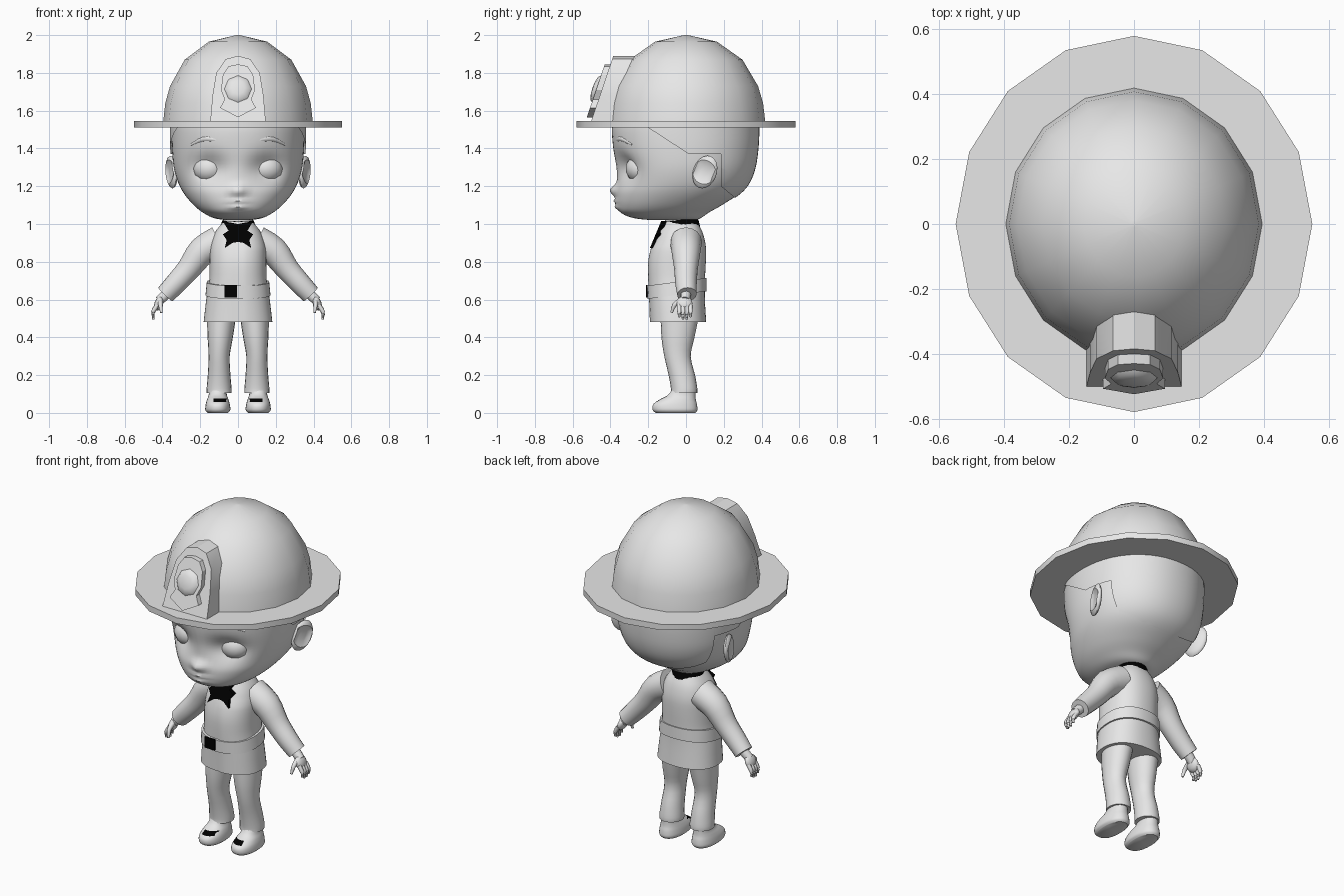
import bpy, bmesh
from math import sin, cos, pi, exp, radians
from mathutils import Vector, Matrix, Euler

cube = bpy.data.objects.get("Cube")
if cube:
    bpy.data.objects.remove(cube, do_unlink=True)


def material(name, value):
    m = bpy.data.materials.new(name)
    m.use_nodes = True
    col = (value, value, value, 1)
    m.diffuse_color = col
    m.node_tree.nodes["Principled BSDF"].inputs["Base Color"].default_value = col
    return m


GREY = material("light_grey", 0.8)
BLACK = material("black", 0.0)


def finish(name, bm, mat, angle=45):
    bmesh.ops.recalc_face_normals(bm, faces=bm.faces)
    me = bpy.data.meshes.new(name)
    bm.to_mesh(me)
    bm.free()
    me.materials.append(mat)
    if angle:
        me.shade_smooth()
        me.set_sharp_from_angle(angle=radians(angle))
    ob = bpy.data.objects.new(name, me)
    bpy.context.collection.objects.link(ob)
    return ob


def smooth_path(pts, steps):
    """Catmull-Rom interpolation of tuples of any length."""
    out = []
    for i in range(len(pts) - 1):
        quad = zip(pts[max(i - 1, 0)], pts[i], pts[i + 1], pts[min(i + 2, len(pts) - 1)])
        quad = list(quad)
        for s in range(steps):
            t = s / steps
            out.append(tuple(b + t * (c - a) / 2 + t * t * (a - 2.5 * b + 2 * c - d / 2)
                             + t ** 3 * (1.5 * (b - c) + (d - a) / 2) for a, b, c, d in quad))
    return out + [pts[-1]]


def skin(rings):
    """Bridge closed rings of points and cap both ends."""
    bm = bmesh.new()
    rows = [[bm.verts.new(p) for p in r] for r in rings]
    n = len(rows[0])
    for a, b in zip(rows, rows[1:]):
        for i in range(n):
            bm.faces.new((a[i], a[(i + 1) % n], b[(i + 1) % n], b[i]))
    bm.faces.new(rows[0])
    bm.faces.new(rows[-1])
    return bm


def loft(rings, n=24, steps=3, power=2.0, cx=0.0, grow=0.0):
    """Stacked ovals from (height, half width, front y, back y)."""
    rows = []
    for z, w, f, b in smooth_path(rings, steps):
        w, f, b = w + grow, f - grow, b + grow
        row = []
        for i in range(n):
            c, s = cos(2 * pi * i / n), sin(2 * pi * i / n)
            k = (abs(c) ** power + abs(s) ** power) ** (-1 / power)
            row.append((cx + w * c * k, (f + b) / 2 + (b - f) / 2 * s * k, z))
        rows.append(row)
    return skin(rows)


def tube(name, pts, n=10, steps=3, mat=GREY):
    """Round limb through (x, y, z, radius) points."""
    path = smooth_path(pts, steps)
    rows = []
    for i, p in enumerate(path):
        a, b = path[max(i - 1, 0)], path[min(i + 1, len(path) - 1)]
        q = (Vector(b[:3]) - Vector(a[:3])).to_track_quat("Z", "Y")
        rows.append([Vector(p[:3]) + q @ Vector((p[3] * cos(2 * pi * k / n), p[3] * sin(2 * pi * k / n), 0))
                     for k in range(n)])
    return finish(name, skin(rows), mat, 50)


def ball(name, loc, size, rot=(0, 0, 0), seg=16, rings=10, shape=None):
    bm = bmesh.new()
    bmesh.ops.create_uvsphere(bm, u_segments=seg, v_segments=rings, radius=1)
    bmesh.ops.rotate(bm, verts=bm.verts, matrix=Matrix.Rotation(pi / 2, 3, "X"))
    if shape:
        for v in bm.verts:
            shape(v.co)
    bm.transform(Matrix.LocRotScale(Vector(loc), Euler(rot), Vector(size)))
    return finish(name, bm, GREY)


def prism(name, half, front, back, mat=GREY):
    """Mirror a half outline of (x, z) and extrude it between two sloping fronts."""
    outline = half + [(-x, z) for x, z in reversed(half) if x > 0]
    bm = skin([[(x, f(z), z) for x, z in outline] for f in (front, back)])
    return finish(name, bm, mat, 25)


def bump(x, z, sx, sz):
    return exp(-(x / sx) ** 2 - (z / sz) ** 2)


# Helmet: sixteen-sided brim and dome
brim = skin([[(0.55 * cos(i * pi / 8), 0.58 * sin(i * pi / 8), z) for i in range(16)] for z in (1.51, 1.545)])
finish("helmet_brim", brim, GREY, 30)
dome = [(1.54, 0.396), (1.64, 0.385), (1.73, 0.36), (1.87, 0.282), (1.965, 0.155), (2.0, 0.01)]
finish("helmet_dome", loft([(z, r, -r * 1.06, r * 1.06) for z, r in dome], 16, 1), GREY)


# Front shield with badge and medallion
def shield_y(z):
    return -0.5 + 0.338 * (z - 1.55)


prism("helmet_shield", [(0.147, 1.54), (0.135, 1.68), (0.115, 1.8), (0.065, 1.873), (0, 1.89)],
      shield_y, lambda z: shield_y(z) + 0.12)
prism("shield_badge", [(0, 1.565), (0.095, 1.615), (0.07, 1.66), (0.09, 1.71), (0.08, 1.79), (0.05, 1.835), (0, 1.845)],
      lambda z: shield_y(z) - 0.03, shield_y)
ball("badge_medallion", (0, shield_y(1.715) - 0.03, 1.715), (0.072, 0.022, 0.075), (-0.326, 0, 0), 8, 6)

# Head with sculpted sockets, nose and lips
skull = [(1.02, 0.06, -0.18, 0.05), (1.032, 0.13, -0.28, 0.08), (1.06, 0.185, -0.345, 0.12),
         (1.10, 0.235, -0.365, 0.19), (1.16, 0.285, -0.37, 0.28), (1.22, 0.317, -0.365, 0.33),
         (1.30, 0.34, -0.37, 0.36), (1.40, 0.35, -0.385, 0.375), (1.50, 0.352, -0.392, 0.38),
         (1.56, 0.35, -0.38, 0.38)]
head = loft(skull, 64, 5, 2.15)
for v in head.verts:
    x, y, z = v.co
    if y < 0:
        v.co.y += 0.055 * bump(abs(x) - 0.155, z - 1.295, 0.085, 0.07)
        v.co.y -= 0.035 * bump(x, z - 1.178, 0.038, 0.03)
        v.co.y -= 0.016 * (bump(x, z - 1.12, 0.05, 0.01) + bump(x, z - 1.09, 0.045, 0.013))
finish("head", head, GREY, 60)
tube("neck", [(0, -0.03, 0.95, 0.08), (0, -0.03, 1.07, 0.08)], 16, 1)

# Hair shell, trimmed along the hairline and around the ears
for name, cuts in (("hair_back", [((0, 0.185, 1.2), (0, 1, 0)), ((0, 0.185, 1.2), (0, 0.05, 0.06))]),
                   ("hair_top", [((0, -0.2, 1.51), (0, 0.13, 0.2)), ((0, 0, 1.37), (0, 0, 1))])):
    hair = loft(skull, 48, 4, 2.15, grow=0.009)
    for co, no in cuts:
        bmesh.ops.bisect_plane(hair, geom=hair.verts[:] + hair.edges[:] + hair.faces[:],
                               plane_co=co, plane_no=no, clear_inner=True)
    finish(name, hair, GREY)


def ear_hollow(co, s):
    if co.x * s > 0 and co.y ** 2 + co.z ** 2 < 0.45:
        co.x *= 0.15


trousers = [(0.105, 0.066, -0.08, 0.06), (0.13, 0.066, -0.08, 0.06), (0.20, 0.06, -0.092, 0.048),
            (0.30, 0.056, -0.115, 0.025), (0.40, 0.067, -0.13, 0.045), (0.52, 0.078, -0.135, 0.07)]
shoe = [(0.0, 0.054, -0.16, 0.05), (0.015, 0.066, -0.176, 0.06), (0.045, 0.064, -0.174, 0.058),
        (0.07, 0.057, -0.14, 0.052), (0.095, 0.048, -0.095, 0.05), (0.13, 0.045, -0.07, 0.05)]

# Paired parts
for s, side in ((1, "left"), (-1, "right")):
    ball(f"{side}_eye", (s * 0.155, -0.25, 1.293), (0.084, 0.068, 0.074), (0, 0, s * 0.25), 12, 8)
    tube(f"{side}_eyebrow", [(s * 0.083, -0.362, 1.432, 0.009), (s * 0.12, -0.355, 1.447, 0.017),
                             (s * 0.18, -0.332, 1.45, 0.016), (s * 0.247, -0.285, 1.42, 0.006)], 8)
    ball(f"{side}_ear", (s * 0.352, 0.1, 1.275), (0.024, 0.066, 0.09), (-0.4, 0, -s * 0.35),
         shape=lambda co, s=s: ear_hollow(co, s))

    # Sleeve, palm and digits
    tube(f"{side}_sleeve", [(s * 0.1, 0, 0.905, 0.085), (s * 0.19, 0, 0.855, 0.077),
                            (s * 0.26, 0, 0.763, 0.063), (s * 0.33, 0, 0.685, 0.057),
                            (s * 0.385, 0.005, 0.627, 0.052)], 16)
    tube(f"{side}_wrist", [(s * 0.37, 0, 0.64, 0.028), (s * 0.415, -0.005, 0.595, 0.026)], 10, 1)
    ball(f"{side}_palm", (s * 0.42, -0.008, 0.58), (0.022, 0.042, 0.042), (0, -s * 0.35, 0), 12, 8)
    for i in range(4):
        y = -0.036 + 0.02 * i
        tip = 0.495 + (0.012 if i in (0, 3) else 0)
        tube(f"{side}_finger_{i + 1}", [(s * 0.428, y, 0.57, 0.012), (s * 0.449, y, 0.535, 0.011),
                                        (s * 0.448, y, tip, 0.006)], 8)
    tube(f"{side}_thumb", [(s * 0.41, -0.03, 0.595, 0.014), (s * 0.41, -0.062, 0.57, 0.012),
                           (s * 0.405, -0.076, 0.53, 0.007)], 8)

    # Trouser leg and shoe with a dark lace patch
    leg = loft(trousers, 20, 3, cx=s * 0.1)
    for v in leg.verts:
        v.co.x -= s * 0.012 * max(0, v.co.z - 0.3) / 0.2
    finish(f"{side}_trouser_leg", leg, GREY)
    ob = finish(f"{side}_shoe", loft(shoe, 32, 4, 2.3, cx=s * 0.107), GREY)
    ob.data.materials.append(BLACK)
    for p in ob.data.polygons:
        c = p.center
        if c.y < -0.08 and 0.055 < c.z < 0.076 and abs(c.x - s * 0.095) < 0.034:
            p.material_index = 1

# Jacket with a raised overlapping front flap
jacket = [(0.48, 0.182, -0.186, 0.107), (0.60, 0.168, -0.19, 0.1), (0.70, 0.152, -0.195, 0.1),
          (0.80, 0.15, -0.195, 0.105), (0.88, 0.147, -0.178, 0.105), (0.95, 0.125, -0.15, 0.09),
          (1.0, 0.088, -0.12, 0.066), (1.02, 0.07, -0.1, 0.055)]
coat = loft(jacket, 40, 3, 2.3)
for v in coat.verts:
    if v.co.y < -0.05 and v.co.x > 0.005 and v.co.z < 0.9:
        v.co.y -= 0.006
finish("jacket", coat, GREY)

# Tilted belt and buckle
belt = loft([(0.63, 0.172, -0.204, 0.108), (0.70, 0.165, -0.206, 0.108)], 40, 1, 2.3)
for v in belt.verts:
    v.co.z += 0.13 * v.co.y
finish("belt", belt, GREY)
buckle = skin([[(x, y, z) for x, z in ((-0.072, 0.612), (-0.005, 0.612), (-0.005, 0.676), (-0.072, 0.676))]
               for y in (-0.212, -0.203)])
finish("belt_buckle", buckle, BLACK, 0)

# Collar and neckerchief bow
collar = loft([(0.985, 0.094, -0.128, 0.075), (1.015, 0.086, -0.118, 0.068), (1.035, 0.076, -0.105, 0.058)], 24, 1)
for v in collar.verts:
    v.co.z += 0.13 * min(v.co.y, 0.0)
finish("collar", collar, BLACK)


def chest_y(z):
    return -0.142 - 0.42 * (0.99 - z)


prism("neckerchief", [(0, 0.905), (0.03, 0.9), (0.07, 0.873), (0.06, 0.915), (0.08, 0.945), (0.05, 0.965),
                      (0.08, 1.015), (0, 1.0)], chest_y, lambda z: chest_y(z) + 0.03, BLACK)
